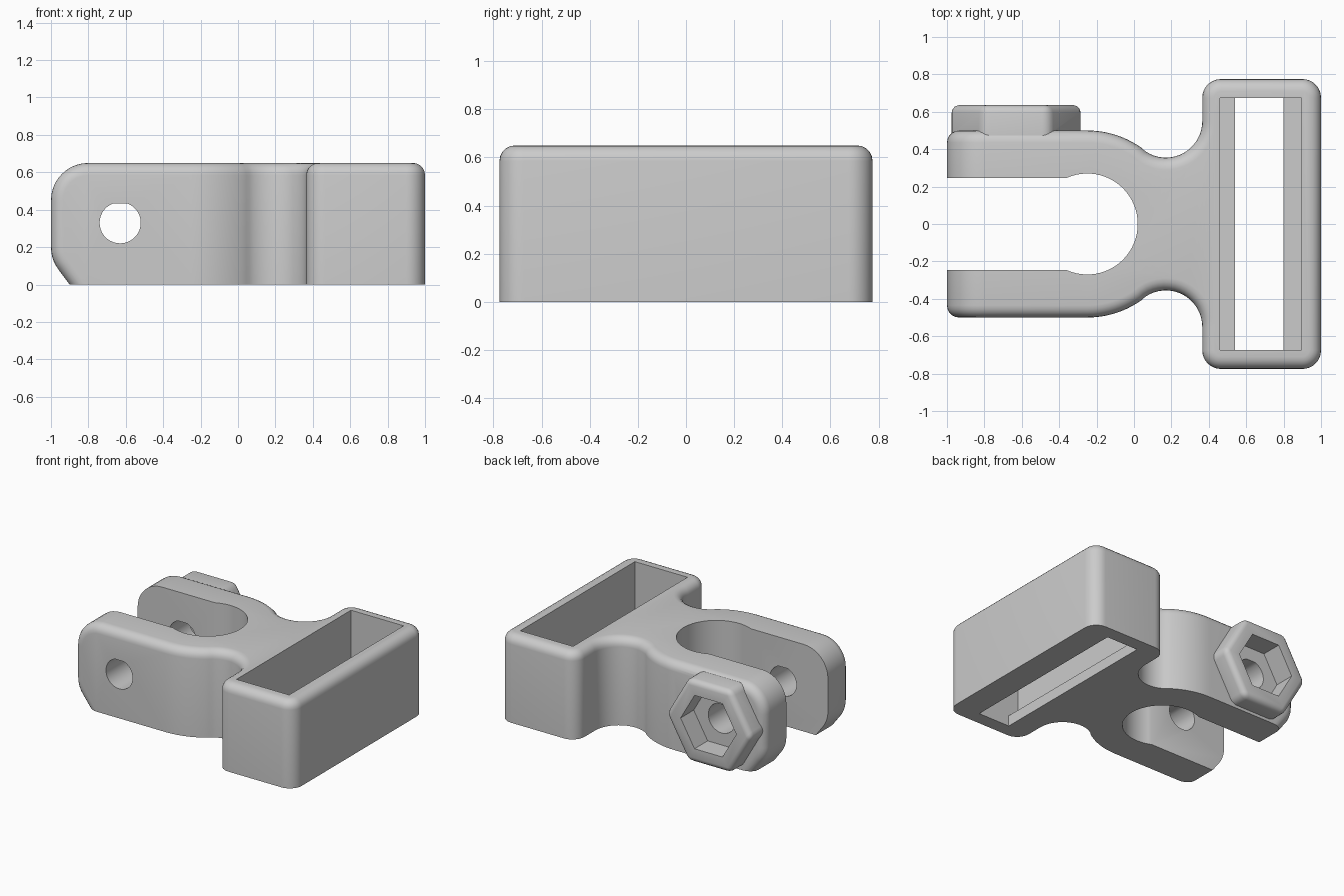
import bpy, bmesh
from math import cos, sin, pi, radians, acos, degrees

cube = bpy.data.objects.get("Cube")
if cube:
    bpy.data.objects.remove(cube)

grey = bpy.data.materials.new("plain grey")
grey.use_nodes = True
grey.diffuse_color = (0.6, 0.6, 0.6, 1)
grey.node_tree.nodes["Principled BSDF"].inputs["Base Color"].default_value = grey.diffuse_color


def arc(cx, cy, r, start, end, n):
    """Points on an arc, angles in degrees."""
    angles = [radians(start + (end - start) * i / n) for i in range(n + 1)]
    return [(cx + r * cos(a), cy + r * sin(a)) for a in angles]


def rect(x0, x1, y0, y1):
    return [(x0, y0), (x1, y0), (x1, y1), (x0, y1)]


def prism(name, points, low, high, axis="Z"):
    """Extrude a plan (Z) or an elevation (Y) between two levels."""
    bm = bmesh.new()
    place = (lambda p, h: (p[0], p[1], h)) if axis == "Z" else (lambda p, h: (p[0], h, p[1]))
    bottom = [bm.verts.new(place(p, low)) for p in points]
    top = [bm.verts.new(place(p, high)) for p in points]
    bm.faces.new(bottom)
    bm.faces.new(top)
    for i in range(len(points)):
        bm.faces.new((bottom[i - 1], bottom[i], top[i], top[i - 1]))
    bmesh.ops.recalc_face_normals(bm, faces=bm.faces)
    mesh = bpy.data.meshes.new(name)
    bm.to_mesh(mesh)
    bm.free()
    mesh.materials.append(grey)
    obj = bpy.data.objects.new(name, mesh)
    bpy.context.collection.objects.link(obj)
    return obj


def apply(obj, mod):
    bpy.ops.object.select_all(action="DESELECT")
    obj.select_set(True)
    bpy.context.view_layer.objects.active = obj
    bpy.ops.object.modifier_apply(modifier=mod.name)


def combine(obj, other, operation):
    mod = obj.modifiers.new("combine", "BOOLEAN")
    mod.operation = operation
    mod.solver = "EXACT"
    mod.object = other
    apply(obj, mod)
    bpy.data.objects.remove(other)


def round_edges(obj, width, segments):
    mod = obj.modifiers.new("round", "BEVEL")
    mod.width = width
    mod.segments = segments
    mod.limit_method = "ANGLE"
    mod.angle_limit = radians(40)
    mod.use_clamp_overlap = False
    apply(obj, mod)


HEIGHT = 0.65
BORE_X = -0.25
BOLT_X, BOLT_Z = -0.63, 0.33

# Plan outline: arms, waisted neck and rounded box
half = [(-1.2, 0.5)]
half += arc(BORE_X, 0, 0.5, 90, 54, 10)
half += arc(0.17, 0.55, 0.195, 236, 360, 16)
half += arc(0.465, 0.675, 0.1, 180, 90, 8)
half += arc(0.9, 0.675, 0.1, 90, 0, 8)
outline = half + [(x, -y) for x, y in reversed(half)]
bracket = prism("clamp_bracket", outline, -0.4, 1)

# Side outline: rounded arm ends with an angled underside
side = [(1.2, HEIGHT)] + arc(-0.8, HEIGHT - 0.2, 0.2, 90, 180, 10)
side += arc(-0.8, 0.2, 0.2, 180, 217, 5) + [(-0.75, -0.2), (1.2, -0.2)]
combine(bracket, prism("side_shape", side, -1, 1, "Y"), "INTERSECT")
round_edges(bracket, 0.065, 5)
combine(bracket, prism("base_trim", rect(-2, 2, -2, 2), -1, 0), "DIFFERENCE")

# Hexagonal nut boss on the back arm
boss = prism("nut_boss", arc(BOLT_X, BOLT_Z, 0.355, 0, 300, 5), 0.35, 0.635, "Y")
round_edges(boss, 0.04, 4)
combine(bracket, boss, "UNION")

# Strap box pocket with a narrower slot through its floor
combine(bracket, prism("pocket", rect(0.46, 0.895, -0.675, 0.675), 0.08, 1), "DIFFERENCE")
combine(bracket, prism("floor_slot", rect(0.54, 0.8, -0.675, 0.675), -1, 0.2), "DIFFERENCE")

# Round bore opening into the gap between the arms
mouth = degrees(acos(-0.113 / 0.27))
keyhole = [(-1.3, -0.245)] + arc(BORE_X, 0, 0.27, -mouth, mouth, 40) + [(-1.3, 0.245)]
combine(bracket, prism("bore", keyhole, -1, 1), "DIFFERENCE")

# Bolt hole with a flattened top, and the nut recess
hole = [p for p in arc(BOLT_X, BOLT_Z, 0.11, 0, 350, 35) if p[1] < BOLT_Z + 0.105]
combine(bracket, prism("bolt_hole", hole, -1, 1, "Y"), "DIFFERENCE")
recess = arc(BOLT_X, BOLT_Z, 0.23, 0, 300, 5)
combine(bracket, prism("nut_recess", recess, 0.48, 1, "Y"), "DIFFERENCE")

bpy.ops.object.select_all(action="DESELECT")
bracket.select_set(True)
bpy.context.view_layer.objects.active = bracket
bpy.ops.object.shade_smooth_by_angle(angle=radians(30))
